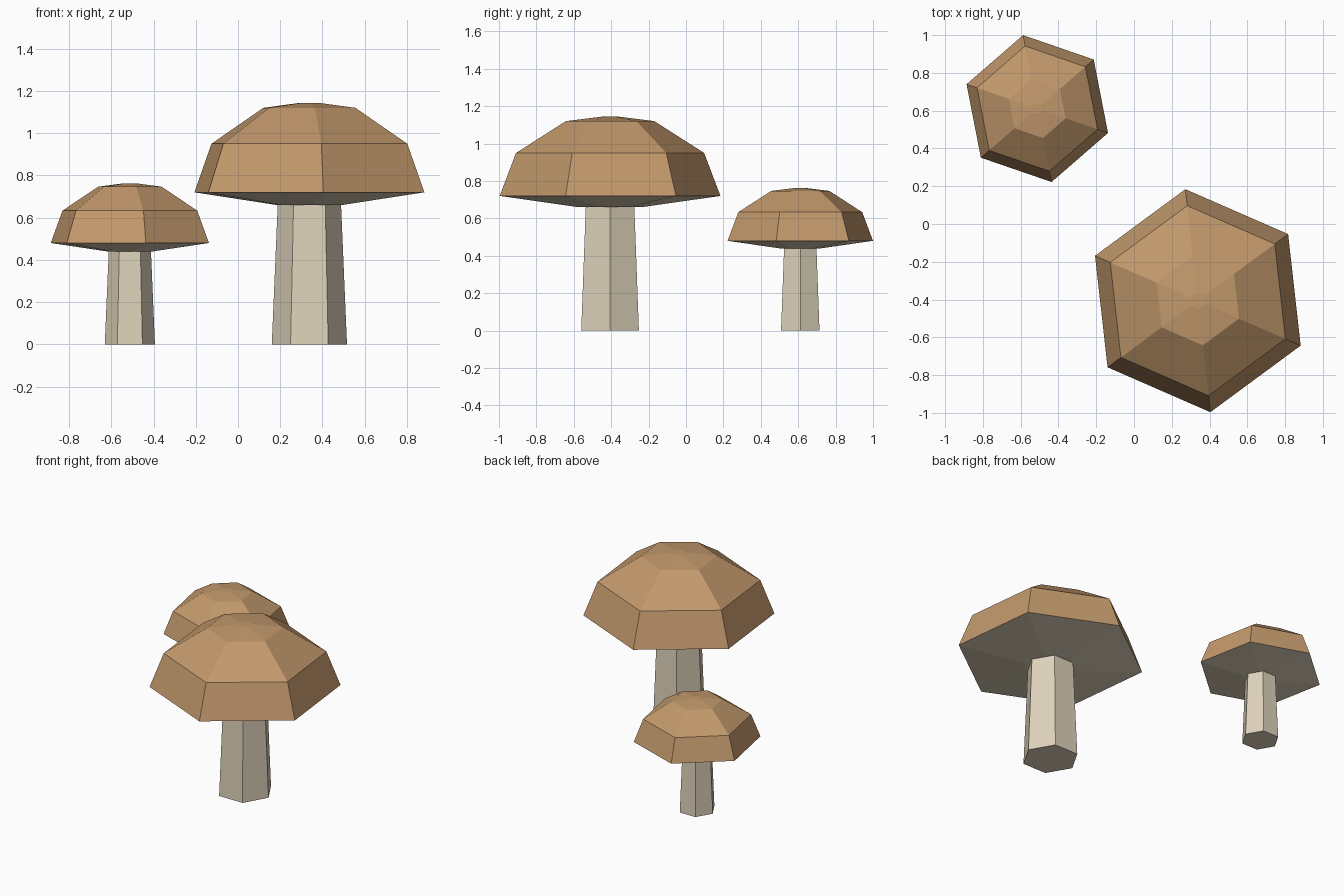
import bpy
import bmesh
from math import cos, sin, pi, radians

default = bpy.data.objects.get("Cube")
if default:
    bpy.data.objects.remove(default, do_unlink=True)


def make_material(name, rgb):
    mat = bpy.data.materials.new(name)
    mat.use_nodes = True
    colour = (*rgb, 1.0)
    mat.diffuse_color = colour
    mat.node_tree.nodes["Principled BSDF"].inputs["Base Color"].default_value = colour
    return mat


brown = make_material("cap brown", (0.54, 0.317, 0.15))
cream = make_material("stem cream", (0.73, 0.65, 0.497))

SIDES = 6
# (radius, height) rings, from bottom to top
STEM = [(0.178, 0.0), (0.15, 0.66)]
CAP = [(0.17, 0.66), (0.594, 0.72), (0.506, 0.95), (0.238, 1.12), (0.045, 1.144)]


def stacked_rings(name, profile, centre, scale, turn, materials):
    """Closed six-sided solid lofted through the profile rings."""
    bm = bmesh.new()
    rings = []
    for radius, height in profile:
        angles = [radians(turn) + 2 * pi * i / SIDES for i in range(SIDES)]
        rings.append([bm.verts.new((radius * cos(a), radius * sin(a), height))
                      for a in angles])
    bm.faces.new(rings[0])
    bm.faces.new(rings[-1])
    for low, high in zip(rings, rings[1:]):
        for i in range(SIDES):
            j = (i + 1) % SIDES
            bm.faces.new((low[i], low[j], high[j], high[i]))
    bmesh.ops.recalc_face_normals(bm, faces=bm.faces)
    # Downward faces take the last material (the pale underside)
    for face in bm.faces:
        face.material_index = len(materials) - 1 if face.normal.z < -0.5 else 0
    bmesh.ops.scale(bm, vec=(scale, scale, scale), verts=bm.verts)
    mesh = bpy.data.meshes.new(name)
    bm.to_mesh(mesh)
    bm.free()
    for mat in materials:
        mesh.materials.append(mat)
    obj = bpy.data.objects.new(name, mesh)
    obj.location = (*centre, 0)
    bpy.context.collection.objects.link(obj)


def mushroom(label, centre, scale, cap_turn):
    stacked_rings(label + "_stem", STEM, centre, scale, 0, [cream])
    stacked_rings(label + "_cap", CAP, centre, scale, cap_turn, [brown, cream])


mushroom("large", (0.338, -0.406), 1.0, -23.6)
mushroom("small", (-0.512, 0.611), 0.6667, -19.0)
